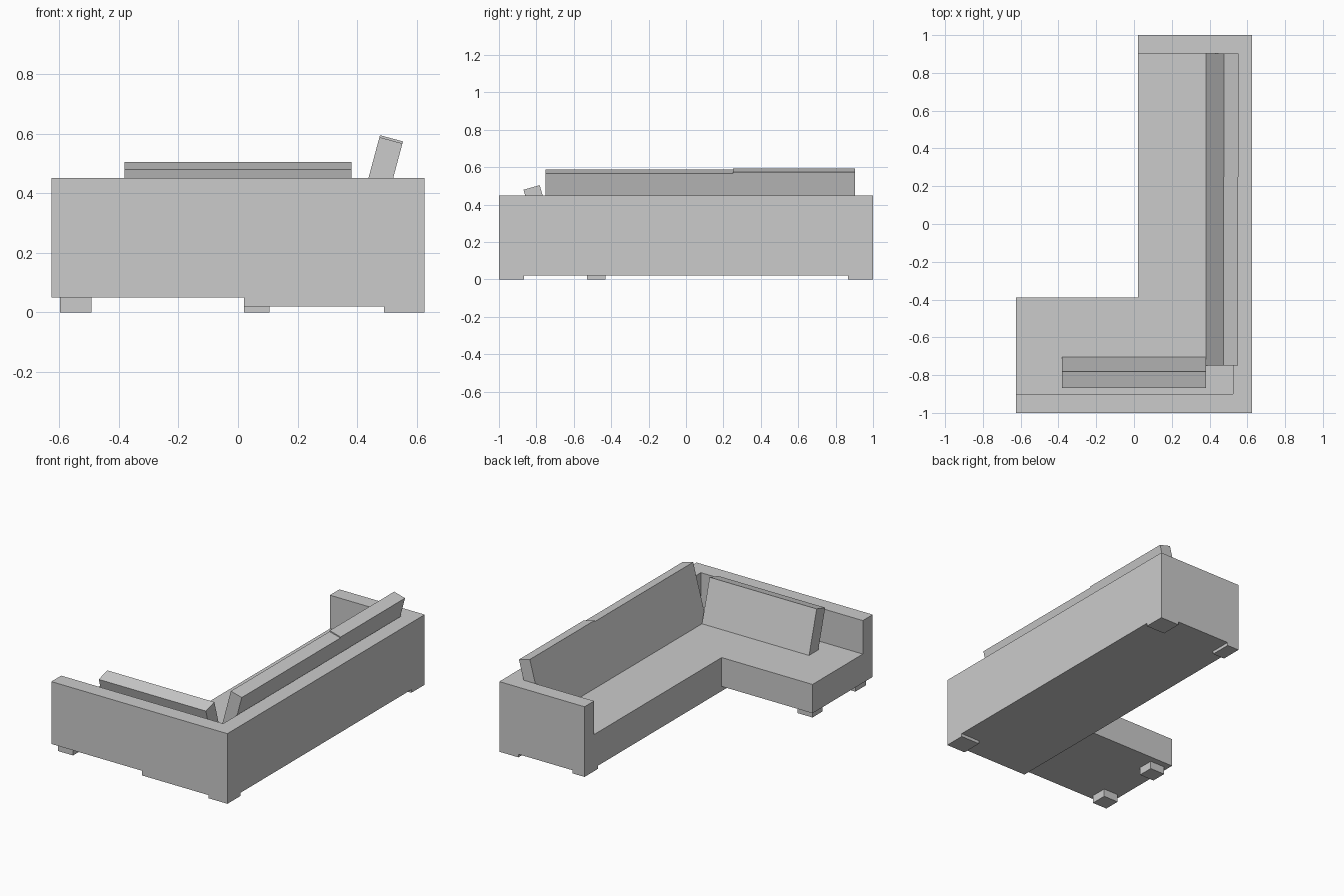
import bpy, bmesh, math

if "Cube" in bpy.data.objects:
    bpy.data.objects.remove(bpy.data.objects["Cube"])

grey = bpy.data.materials.new("grey_fabric")
grey.diffuse_color = (0.6, 0.6, 0.6, 1)
grey.use_nodes = True
grey.node_tree.nodes["Principled BSDF"].inputs["Base Color"].default_value = grey.diffuse_color


def prism(name, points, to_3d, a, b):
    """Extrude a 2D outline between depths a and b."""
    bm = bmesh.new()
    low = [bm.verts.new(to_3d(u, v, a)) for u, v in points]
    high = [bm.verts.new(to_3d(u, v, b)) for u, v in points]
    bm.faces.new(low)
    bm.faces.new(high)
    n = len(points)
    for i in range(n):
        j = (i + 1) % n
        bm.faces.new((low[i], low[j], high[j], high[i]))
    bmesh.ops.recalc_face_normals(bm, faces=bm.faces)
    mesh = bpy.data.meshes.new(name)
    bm.to_mesh(mesh)
    bm.free()
    mesh.materials.append(grey)
    obj = bpy.data.objects.new(name, mesh)
    bpy.context.collection.objects.link(obj)
    return obj


def box(name, x, y, z):
    outline = [(x[0], y[0]), (x[1], y[0]), (x[1], y[1]), (x[0], y[1])]
    return prism(name, outline, lambda u, v, d: (u, v, d), *z)


def leaning_outline(foot, z, lean, height, thick):
    """Rectangle leaning backwards from its front bottom corner."""
    s, c = math.sin(math.radians(lean)), math.cos(math.radians(lean))
    return [(foot, z), (foot + height * s, z + height * c),
            (foot + height * s + thick * c, z + height * c - thick * s),
            (foot + thick * c, z - thick * s)]


SEAT = 0.235

# L-shaped body with a raised back and arm around the seat
body = prism("sofa_body",
             [(-0.625, -1), (0.625, -1), (0.625, 1), (0.02, 1),
              (0.02, -0.39), (-0.625, -0.39)],
             lambda u, v, d: (u, v, d), 0.02, 0.45)
cutters = [box("seat_cutter", (-0.8, 0.525), (-0.9, 0.903), (SEAT, 0.7)),
           box("chaise_underside_cutter", (-0.8, 0.02), (-1.2, -0.38), (-0.1, 0.05))]
for cutter in cutters:
    cutter.hide_render = True
    cutter.hide_set(True)
    mod = body.modifiers.new(cutter.name, 'BOOLEAN')
    mod.operation = 'DIFFERENCE'
    mod.solver = 'EXACT'
    mod.object = cutter

# Back cushions along the long side
for name, y0, y1, height in (("long_back_cushion", -0.75, 0.25, 0.365),
                             ("short_back_cushion", 0.25, 0.903, 0.372)):
    prism(name, leaning_outline(0.38, SEAT, 15, height, 0.08),
          lambda u, v, d: (u, d, v), y0, y1)

# Lower cushion on the short side, leaning towards the front
prism("chaise_back_cushion", leaning_outline(0.705, SEAT, 16, 0.28, 0.09),
      lambda u, v, d: (d, -u, v), -0.38, 0.38)

# Feet
for name, x, y, top in (
        ("corner_foot", (0.49, 0.625), (-1, -0.865), 0.02),
        ("rear_outer_foot", (0.49, 0.625), (0.865, 1), 0.02),
        ("rear_inner_foot", (0.02, 0.105), (0.865, 1), 0.02),
        ("chaise_front_foot", (-0.597, -0.492), (-0.97, -0.865), 0.05),
        ("chaise_inner_foot", (-0.597, -0.492), (-0.53, -0.43), 0.05)):
    box(name, x, y, (0, top))
